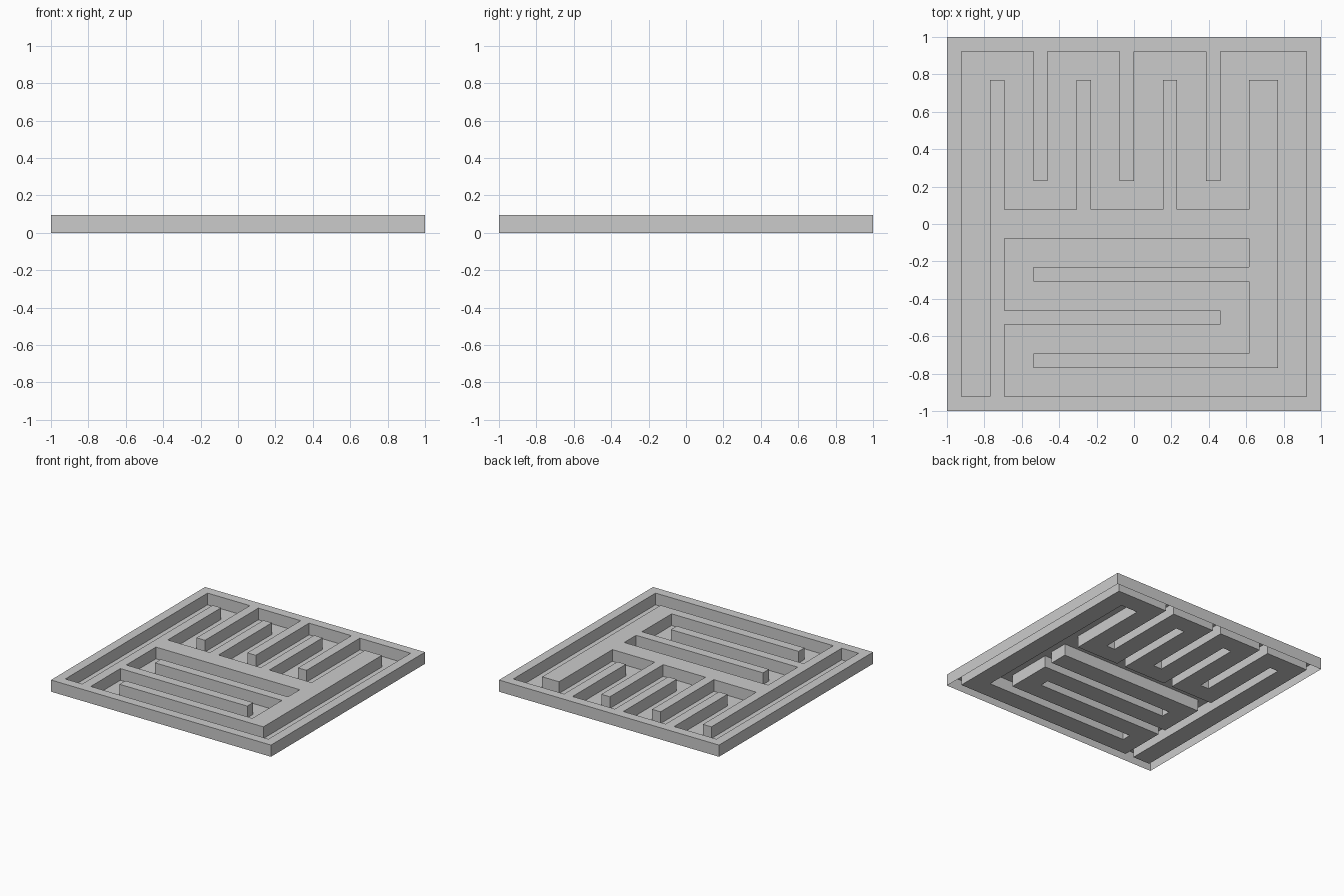
import bpy
import bmesh

cube = bpy.data.objects.get("Cube")
if cube:
    bpy.data.objects.remove(cube, do_unlink=True)

CELLS = 26            # the plate is a square of 26 x 26 cells
UNIT = 2 / CELLS      # one cell is one thin wall wide
HEIGHT = 0.096

# Centre line of the winding channel, in cells; the channel is two cells wide
path = [(2, 2), (2, 24)]
for x in (5, 11, 17):                       # upright switchbacks at the back
    path += [(x, 24), (x, 15), (x + 3, 15), (x + 3, 24)]
path += [(24, 24), (24, 2), (5, 2)]         # down the side and along the front
path += [(5, 5), (20, 5), (20, 8), (5, 8), (5, 11), (20, 11)]


def in_channel(point):
    """True if a point of the plate lies within one cell of the path."""
    px, py = point.x / UNIT + CELLS / 2, point.y / UNIT + CELLS / 2
    for (ax, ay), (bx, by) in zip(path, path[1:]):
        if (min(ax, bx) - 1 < px < max(ax, bx) + 1
                and min(ay, by) - 1 < py < max(ay, by) + 1):
            return True
    return False


# Grey material
grey = bpy.data.materials.new("plain_grey")
grey.use_nodes = True
colour = (0.6, 0.6, 0.6, 1)
grey.diffuse_color = colour
grey.node_tree.nodes["Principled BSDF"].inputs["Base Color"].default_value = colour

# Floor sheet, with everything outside the channel raised into hollow walls
bm = bmesh.new()
bmesh.ops.create_grid(bm, x_segments=CELLS, y_segments=CELLS, size=1)
walls = [f for f in bm.faces if not in_channel(f.calc_center_median())]
raised = bmesh.ops.extrude_face_region(bm, geom=walls)["geom"]
bmesh.ops.translate(bm, vec=(0, 0, HEIGHT),
                    verts=[g for g in raised if isinstance(g, bmesh.types.BMVert)])

# Walls are open underneath
under = []
for f in bm.faces:
    centre = f.calc_center_median()
    if centre.z < HEIGHT / 4 and not in_channel(centre):
        under.append(f)
bmesh.ops.delete(bm, geom=under, context='FACES')
bmesh.ops.recalc_face_normals(bm, faces=bm.faces[:])

mesh = bpy.data.meshes.new("maze_plate")
bm.to_mesh(mesh)
bm.free()
mesh.materials.append(grey)
plate = bpy.data.objects.new("maze_plate", mesh)
bpy.context.collection.objects.link(plate)
